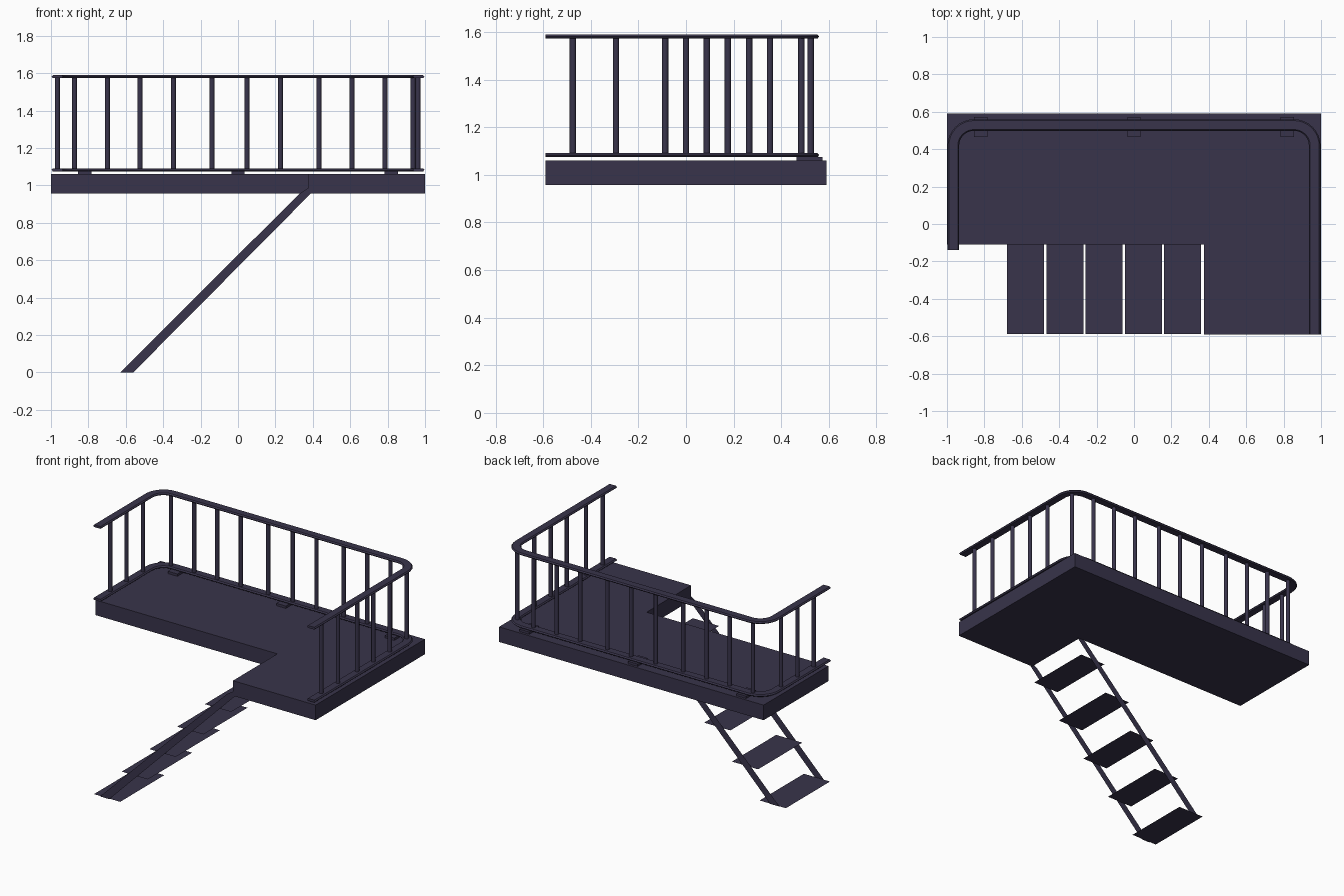
import bpy, bmesh, math
from mathutils import Vector

if "Cube" in bpy.data.objects:
    bpy.data.objects.remove(bpy.data.objects["Cube"])

mat = bpy.data.materials.new("dark_metal")
mat.diffuse_color = (0.04, 0.034, 0.07, 1)
mat.use_nodes = True
mat.node_tree.nodes["Principled BSDF"].inputs["Base Color"].default_value = mat.diffuse_color


def finish(name, bm, recalc=True):
    if recalc:
        bmesh.ops.recalc_face_normals(bm, faces=bm.faces)
    me = bpy.data.meshes.new(name)
    bm.to_mesh(me)
    bm.free()
    me.materials.append(mat)
    ob = bpy.data.objects.new(name, me)
    bpy.context.collection.objects.link(ob)
    return ob


def plate(name, pts, lift=None):
    """Flat polygon, optionally extruded by a vector."""
    bm = bmesh.new()
    f = bm.faces.new([bm.verts.new(p) for p in pts])
    if lift:
        r = bmesh.ops.extrude_face_region(bm, geom=[f])
        vs = [v for v in r["geom"] if isinstance(v, bmesh.types.BMVert)]
        bmesh.ops.translate(bm, vec=lift, verts=vs)
    return finish(name, bm, bool(lift))


def rect(x0, x1, y0, y1, z):
    return [(x0, y0, z), (x1, y0, z), (x1, y1, z), (x0, y1, z)]


# L-shaped platform
NX, NY, FY = 0.375, -0.11, -0.59
plate("platform",
      [(x, y, 0.957) for x, y in [(-1, NY), (NX, NY), (NX, FY), (1, FY), (1, 0.59), (-1, 0.59)]],
      (0, 0, 0.103))

# Stairs: paper-thin treads and stringers
for i in range(5):
    x = -0.678 + 0.2097 * i
    plate(f"stair_tread_{i + 1}", rect(x, x + 0.198, FY + 0.003, NY, 0.002 + 0.2097 * i))
for name, y in (("front_stringer", FY), ("rear_stringer", NY)):
    plate(name, [(-0.63, y, 0), (-0.56, y, 0), (0.39, y, 0.957), (NX, y, 0.985), (0.33, y, 0.957)])

# U-shaped railing path: point and outward direction
RX, RY, R = 0.966, 0.529, 0.11
path = [(Vector((-RX, -0.14)), Vector((-1, 0)))]
for sx, a0, a1 in ((-1, 180, 90), (1, 90, 0)):
    centre = Vector((sx * (RX - R), RY - R))
    for k in range(9):
        a = math.radians(a0 + (a1 - a0) * k / 8)
        n = Vector((math.cos(a), math.sin(a)))
        path.append((centre + n * R, n))
path.append((Vector((RX, FY)), Vector((1, 0))))

# Flat bar section with chamfered sides
section = [(-0.031, 0), (-0.024, -0.008), (0.024, -0.008), (0.031, 0), (0.024, 0.008), (-0.024, 0.008)]


def rail(name, z):
    bm = bmesh.new()
    rings = [[bm.verts.new((*(p + n * u), z + v)) for u, v in section] for p, n in path]
    m = len(section)
    for a, b in zip(rings, rings[1:]):
        for j in range(m):
            bm.faces.new((a[j], a[(j + 1) % m], b[(j + 1) % m], b[j]))
    bm.faces.new(rings[0])
    bm.faces.new(rings[-1][::-1])
    ob = finish(name, bm)
    bpy.context.view_layer.objects.active = ob
    ob.select_set(True)
    bpy.ops.object.shade_smooth_by_angle(angle=math.radians(25))
    ob.select_set(False)


rail("bottom_rail", 1.083)
rail("top_rail", 1.581)

# Balusters along left, back, corner and right
posts = [(-RX, y) for y in (0, 0.176, 0.353)]
posts += [(x, 0.524) for x in (-0.874, -0.698, -0.524, -0.345, -0.139, 0.048, 0.227, 0.433, 0.61, 0.786)]
posts += [(0.936, 0.485)]
posts += [(0.962, y) for y in (0.265, 0.088, -0.088, -0.294, -0.475)]
for i, (x, y) in enumerate(posts):
    bm = bmesh.new()
    bmesh.ops.create_cone(bm, cap_ends=True, segments=12, radius1=0.0135, radius2=0.0135, depth=0.494)
    bmesh.ops.translate(bm, vec=(x, y, 1.332), verts=bm.verts)
    for f in bm.faces:
        f.smooth = len(f.verts) == 4
    for e in bm.edges:
        e.smooth = e.calc_face_angle(0) < 0.8
    finish(f"baluster_{i + 1}", bm)

# Mounting feet under the bottom rail
for i, x in enumerate((-0.82, 0, 0.82)):
    plate(f"mounting_foot_{i + 1}", rect(x - 0.036, x + 0.036, 0.465, 0.573, 1.06), (0, 0, 0.016))
